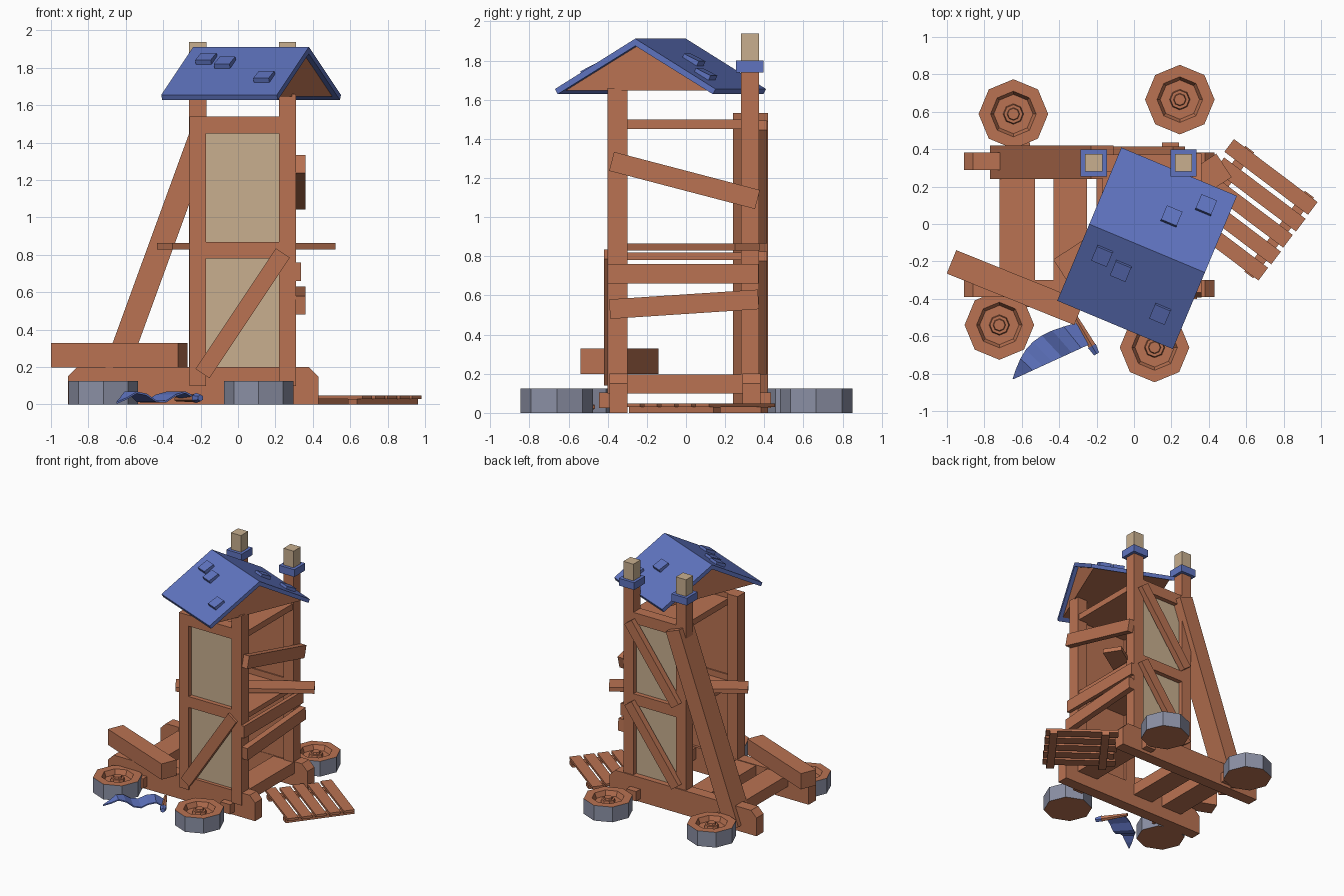
import bpy, bmesh, math
from mathutils import Matrix, Vector

if "Cube" in bpy.data.objects:
    bpy.data.objects.remove(bpy.data.objects["Cube"])

def material(name, rgb):
    m = bpy.data.materials.new(name)
    m.diffuse_color = (*rgb, 1)
    m.use_nodes = True
    m.node_tree.nodes["Principled BSDF"].inputs["Base Color"].default_value = m.diffuse_color
    return m

WOOD = material("brown wood", (0.49, 0.17, 0.085))
BLUE = material("blue paint", (0.115, 0.175, 0.53))
TAN = material("pale tan", (0.58, 0.43, 0.275))
GREY = material("grey iron", (0.26, 0.28, 0.375))

def finish(name, bm, mats):
    bmesh.ops.recalc_face_normals(bm, faces=bm.faces[:])
    me = bpy.data.meshes.new(name)
    bm.to_mesh(me)
    bm.free()
    for m in mats:
        me.materials.append(m)
    ob = bpy.data.objects.new(name, me)
    bpy.context.collection.objects.link(ob)
    return ob

def box(name, size, loc, mat=WOOD, axis='Z', deg=0):
    bm = bmesh.new()
    bmesh.ops.create_cube(bm, size=1)
    bmesh.ops.scale(bm, vec=size, verts=bm.verts)
    ob = finish(name, bm, [mat])
    ob.matrix_world = Matrix.Translation(loc) @ Matrix.Rotation(math.radians(deg), 4, axis)
    return ob

def span(name, x, y, z, mat=WOOD):
    r = (x, y, z)
    return box(name, [b - a for a, b in r], [(a + b) / 2 for a, b in r], mat)

def prism(name, pts, depth, mat):
    """Profile in local x/z, extruded along y by depth, centred."""
    bm = bmesh.new()
    f = bm.faces.new([bm.verts.new((x, -depth / 2, z)) for x, z in pts])
    g = bmesh.ops.extrude_face_region(bm, geom=[f])
    bmesh.ops.translate(bm, vec=(0, depth, 0),
                        verts=[v for v in g['geom'] if isinstance(v, bmesh.types.BMVert)])
    return finish(name, bm, [mat])

def beam_xz(name, a, b, width, y0, y1):
    """Slanted timber in a plane of constant y."""
    dx, dz = b[0] - a[0], b[1] - a[1]
    return box(name, (math.hypot(dx, dz), y1 - y0, width),
               ((a[0] + b[0]) / 2, (y0 + y1) / 2, (a[1] + b[1]) / 2),
               WOOD, 'Y', -math.degrees(math.atan2(dz, dx)))

def beam_yz(name, a, b, width, x0, x1):
    """Slanted timber in a plane of constant x."""
    dy, dz = b[0] - a[0], b[1] - a[1]
    return box(name, (x1 - x0, math.hypot(dy, dz), width),
               ((x0 + x1) / 2, (a[0] + b[0]) / 2, (a[1] + b[1]) / 2),
               WOOD, 'X', math.degrees(math.atan2(dz, dy)))

# base: two chamfered runners, cross beams, axle stubs
for side, y in (("front", -0.345), ("back", 0.335)):
    ob = prism(side + "_runner", [(-0.91, 0), (0.43, 0), (0.43, 0.15), (0.38, 0.2),
                                  (-0.86, 0.2), (-0.91, 0.15)], 0.093, WOOD)
    ob.location.y = y
    for x in (-0.6, 0.195):
        s = -1 if y < 0 else 1
        box(side + "_axle_stub", (0.09, 0.08, 0.08), (x, y + s * 0.06, 0.065))
for x0, x1 in ((-0.72, -0.53), (-0.43, -0.25), (0.12, 0.31)):
    span("cross_beam", (x0, x1), (-0.3, 0.29), (0.1, 0.195))

# corner posts
span("front_left_post", (-0.26, -0.17), (-0.4, -0.3), (0.1, 1.54))
span("front_right_post", (0.22, 0.31), (-0.4, -0.3), (0.1, 1.66))
for x in (-0.215, 0.265):
    span("back_post", (x - 0.046, x + 0.046), (0.28, 0.373), (0.1, 1.75))
    span("post_collar", (x - 0.07, x + 0.07), (0.255, 0.397), (1.74, 1.8), BLUE)
    span("post_tip", (x - 0.046, x + 0.046), (0.28, 0.373), (1.8, 1.937), TAN)

# front and back walls: rails, plank backing and pale outer panels
for side, s, outer in (("front", -1, 0.4), ("back", 1, 0.372)):
    def yr(a, b):
        return tuple(sorted((s * a, s * b)))
    for z in (0.78, 1.45):
        span(side + "_rail", (-0.17, 0.22), yr(outer - 0.09, outer), (z, z + 0.09))
    for z0, z1 in ((0.2, 0.78), (0.87, 1.45)):
        span(side + "_wall_boards", (-0.17, 0.22), yr(outer - 0.08, outer - 0.045), (z0, z1))
        span(side + "_panel", (-0.17, 0.22), yr(outer - 0.045, outer - 0.037), (z0, z1), TAN)

# diagonal braces
beam_xz("front_brace", (-0.19, 0.165), (0.24, 0.81), 0.09, -0.42, -0.38)
for z in (0.2, 0.87):
    beam_xz("back_brace", (-0.19, z + 0.02), (0.24, z + 0.6), 0.08, 0.365, 0.415)
beam_xz("leaning_prop", (-0.71, 0.03), (-0.17, 1.51), 0.13, 0.24, 0.42)

# floors
span("upper_floor", (-0.17, 0.3), (-0.31, 0.29), (1.45, 1.5))
span("middle_floor", (-0.2, 0.3), (-0.31, 0.29), (0.78, 0.82))
box("loose_floor_plank", (1.04, 0.15, 0.035), (0.045, 0.03, 0.847), WOOD, 'Z', 33)

# planks on the right side
beam_yz("upper_side_plank", (-0.38, 1.285), (0.365, 1.09), 0.1, 0.31, 0.36)
span("middle_side_plank", (0.305, 0.337), (-0.4, 0.37), (0.66, 0.76))
beam_yz("lower_side_plank", (-0.39, 0.53), (0.37, 0.58), 0.1, 0.31, 0.36)

# twisted gable roof with shingles; local y runs along the ridge
ROOF = Matrix.Translation((0.07, -0.13, 0)) @ Matrix.Rotation(math.radians(67.3), 4, 'Z')
R = ROOF  # local x runs up the slope, local y lies along the ridge
roof = prism("roof", [(-0.444, 1.655), (0, 1.912), (0.444, 1.655), (0.43, 1.628),
                      (0, 1.875), (-0.43, 1.628)], 0.67, BLUE)
roof.matrix_world = R
gable = prism("gable_boards", [(-0.4, 1.647), (0, 1.878), (0.4, 1.647)], 0.61, WOOD)
gable.matrix_world = R
slope = math.atan2(0.257, 0.444)
for x, y in ((-0.17, -0.17), (-0.07, -0.25), (0.14, -0.48), (0.2, 0.04), (0.385, 0.1)):
    p = R.inverted() @ Vector((x, y, 0))
    z = 1.912 - abs(p.x) * math.tan(slope) + 0.012
    t = box("shingle", (0.09, 0.09, 0.026), (0, 0, 0), BLUE)
    t.matrix_world = R @ Matrix.Translation((p.x, p.y, z)) @ Matrix.Rotation(
        math.copysign(slope * 0.85, p.x), 4, 'Y')

# fallen eight-sided wheels with recessed faces and hubs
def wheel(name, x, y):
    bm = bmesh.new()
    rings = []
    for r, z in ((0.186, 0), (0.186, 0.125), (0.122, 0.125), (0.105, 0.085),
                 (0.055, 0.085), (0.05, 0.11), (0.034, 0.11), (0.03, 0.125)):
        rings.append([bm.verts.new((r * math.cos(i * math.pi / 4),
                                    r * math.sin(i * math.pi / 4), z)) for i in range(8)])
    for k, (a, b) in enumerate(zip(rings, rings[1:])):
        for i in range(8):
            j = (i + 1) % 8
            bm.faces.new((a[i], a[j], b[j], b[i])).material_index = 1 if k == 0 else 0
    bm.faces.new(rings[0][::-1])
    bm.faces.new(rings[-1])
    finish(name, bm, [WOOD, GREY]).location = (x, y, 0)

wheel("back_left_wheel", -0.645, 0.588)
wheel("back_right_wheel", 0.245, 0.665)
wheel("front_left_wheel", -0.72, -0.54)
wheel("front_right_wheel", 0.11, -0.66)

# fallen beam on the front left
box("fallen_beam", (0.735, 0.135, 0.13), (-0.635, -0.34, 0.263), WOOD, 'Z', -22)

# fallen gate: five slats on two battens
G = Matrix.Translation((0.6, 0.076, 0)) @ Matrix.Rotation(math.radians(-37), 4, 'Z')
for i in range(5):
    s = box("gate_slat", (0.56 - 0.015 * (i % 2), 0.085, 0.02), (0, 0, 0))
    s.matrix_world = G @ Matrix.Translation((0.01 * (i % 2), 0.11 * (i - 2), 0.039))
for x in (-0.18, 0.22):
    b = box("gate_batten", (0.06, 0.54, 0.03), (0, 0, 0))
    b.matrix_world = G @ Matrix.Translation((x, 0, 0.015))

# fallen flag: tapered pole, tip and wavy pennant
def rod(name, a, b, r0, r1, mat):
    a, b = Vector(a), Vector(b)
    bm = bmesh.new()
    bmesh.ops.create_cone(bm, cap_ends=True, segments=6, radius1=r0, radius2=r1,
                          depth=(b - a).length)
    ob = finish(name, bm, [mat])
    ob.matrix_world = Matrix.Translation((a + b) / 2) @ (b - a).to_track_quat('Z', 'Y').to_matrix().to_4x4()

rod("flag_pole", (-0.33, -0.47, 0.03), (-0.22, -0.66, 0.035), 0.013, 0.024, WOOD)
rod("flag_pole_tip", (-0.225, -0.652, 0.035), (-0.2, -0.695, 0.035), 0.027, 0.018, BLUE)
bm = bmesh.new()
rows = []
for i in range(9):
    t = i / 8
    a = Vector((-0.31, -0.53, 0)).lerp(Vector((-0.65, -0.83, 0)), t)
    b = Vector((-0.23, -0.64, 0)).lerp(Vector((-0.645, -0.83, 0)), t)
    a += Vector((-0.06, 0.05, 0)) * math.sin(math.pi * t)
    z = 0.038 + 0.028 * math.sin(t * 11)
    rows.append([bm.verts.new((p.x, p.y, z + dz)) for p, dz in
                 ((a, 0.005), (b, 0.005), (b, -0.005), (a, -0.005))])
for p, q in zip(rows, rows[1:]):
    for i in range(4):
        j = (i + 1) % 4
        bm.faces.new((p[i], p[j], q[j], q[i]))
bm.faces.new(rows[0])
bm.faces.new(rows[-1])
finish("pennant", bm, [BLUE])
